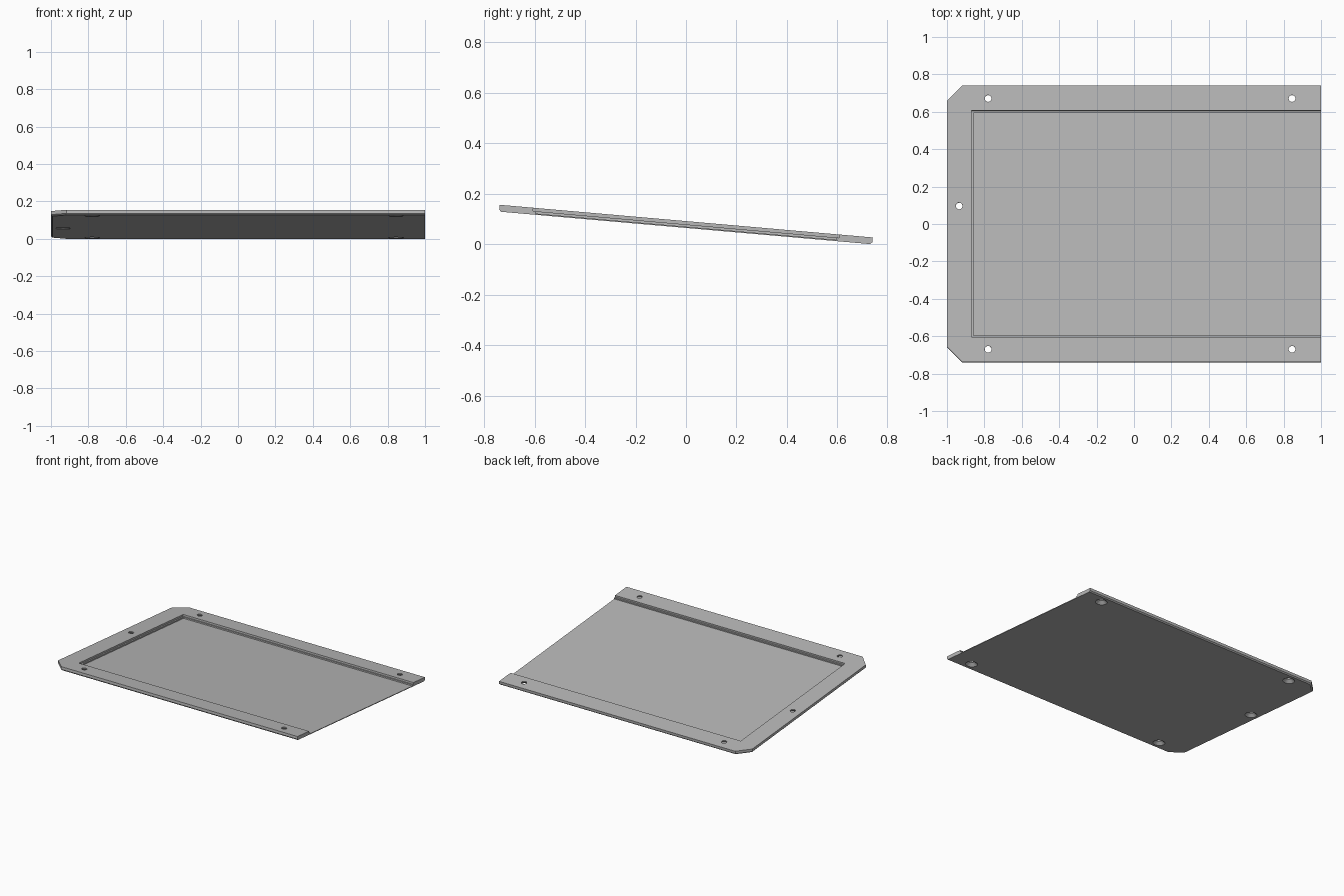
import bpy, bmesh, math
from mathutils import Matrix

old = bpy.data.objects.get("Cube")
if old:
    bpy.data.objects.remove(old, do_unlink=True)

HALF = 0.742      # half depth of the plate
THICK = 0.027
CORNER = 0.082    # clipped corners on the right side
BEVEL = 0.008     # bevel round the underside
LEDGE_Z = 0.014
FLOOR_Z = 0.005
TILT = math.radians(-5)

grey = bpy.data.materials.new("plain_grey")
grey.use_nodes = True
grey.diffuse_color = (0.48, 0.48, 0.48, 1)
grey.node_tree.nodes["Principled BSDF"].inputs["Base Color"].default_value = grey.diffuse_color


def make_object(name, bm):
    bmesh.ops.recalc_face_normals(bm, faces=bm.faces)
    mesh = bpy.data.meshes.new(name)
    bm.to_mesh(mesh)
    bm.free()
    mesh.materials.append(grey)
    obj = bpy.data.objects.new(name, mesh)
    bpy.context.collection.objects.link(obj)
    return obj


def loft(name, rings):
    """Solid through stacked rings of equal point count."""
    bm = bmesh.new()
    loops = [[bm.verts.new(p) for p in ring] for ring in rings]
    for low, high in zip(loops, loops[1:]):
        for i in range(len(low)):
            j = (i + 1) % len(low)
            bm.faces.new((low[i], low[j], high[j], high[i]))
    bm.faces.new(loops[0][::-1])
    bm.faces.new(loops[-1])
    return make_object(name, bm)


def outline(inset, z):
    h, c, k = HALF - inset, CORNER, 0.414 * inset
    left, clip = -1 + inset, -1 + c + k
    return [(1, -h, z), (1, h, z), (clip, h, z), (left, HALF - c - k, z),
            (left, -HALF + c + k, z), (clip, -h, z)]


def rectangle(x0, x1, h, z):
    return [(x0, -h, z), (x1, -h, z), (x1, h, z), (x0, h, z)]


def circle(x, y, r, z, n=32):
    return [(x + r * math.cos(math.tau * i / n), y + r * math.sin(math.tau * i / n), z)
            for i in range(n)]


def cut(target, cutter):
    mod = target.modifiers.new("cut", 'BOOLEAN')
    mod.operation = 'DIFFERENCE'
    mod.solver = 'EXACT'
    mod.object = cutter
    bpy.context.view_layer.update()
    graph = bpy.context.evaluated_depsgraph_get()
    mesh = bpy.data.meshes.new_from_object(target.evaluated_get(graph))
    target.modifiers.clear()
    target.data = mesh
    bpy.data.objects.remove(cutter, do_unlink=True)


# Plate with clipped corners and bevelled underside
tray = loft("tray_plate", [outline(BEVEL, 0), outline(0, BEVEL), outline(0, THICK)])

# Stepped recess, open on the left side
for x0, h, z in ((-0.869, 0.608, LEDGE_Z), (-0.858, 0.597, FLOOR_Z)):
    cut(tray, loft("recess_cutter", [rectangle(x0, 1.2, h, z), rectangle(x0, 1.2, h, 0.1)]))

# Screw holes, countersunk from below
holes = [(x, y) for x in (-0.78, 0.845) for y in (-0.673, 0.673)] + [(-0.935, 0.096)]
for x, y in holes:
    cut(tray, loft("hole_cutter", [circle(x, y, 0.04, -0.02), circle(x, y, 0.04, 0),
                                   circle(x, y, 0.018, 0.02), circle(x, y, 0.018, 0.06)]))

# Tilt the plate down toward the back, then rest it on the ground
tray.data.transform(Matrix.Rotation(TILT, 4, 'X'))
ys = [v.co.y for v in tray.data.vertices]
zs = [v.co.z for v in tray.data.vertices]
tray.data.transform(Matrix.Translation((0, -(min(ys) + max(ys)) / 2, -min(zs))))

# Smooth hole walls, crisp edges elsewhere
bpy.ops.object.select_all(action='DESELECT')
tray.select_set(True)
bpy.context.view_layer.objects.active = tray
bpy.ops.object.shade_smooth_by_angle(angle=math.radians(30))
